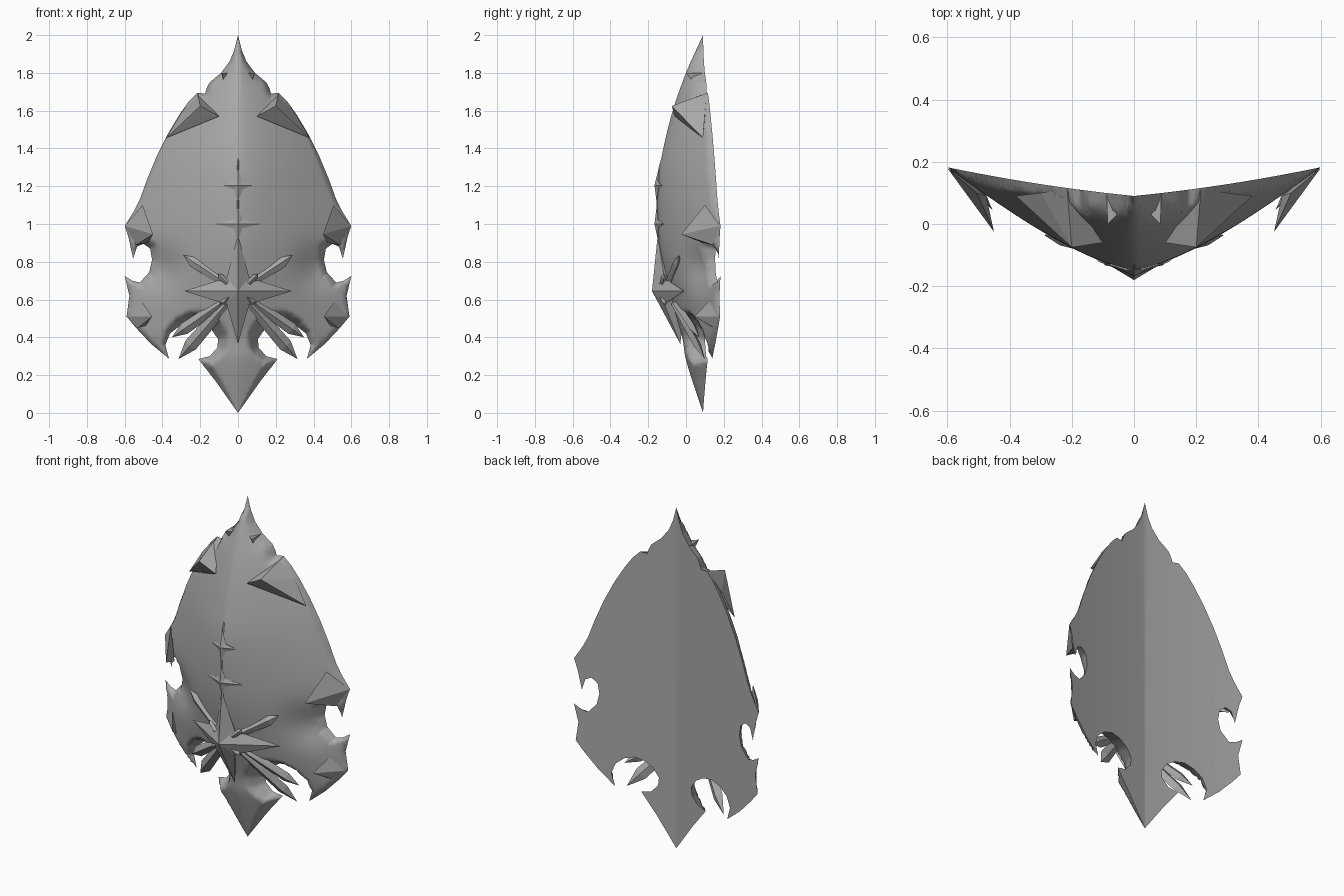
import bpy, bmesh, math
from mathutils import Vector

cube = bpy.data.objects.get("Cube")
if cube:
    bpy.data.objects.remove(cube)

grey = bpy.data.materials.new("grey_metal")
grey.use_nodes = True
grey.diffuse_color = (0.4, 0.4, 0.4, 1)
grey.node_tree.nodes["Principled BSDF"].inputs["Base Color"].default_value = (0.4, 0.4, 0.4, 1)


def finish(name, bm, mirror=False):
    mesh = bpy.data.meshes.new(name)
    bm.to_mesh(mesh)
    bm.free()
    mesh.materials.append(grey)
    obj = bpy.data.objects.new(name, mesh)
    bpy.context.collection.objects.link(obj)
    if mirror:
        mod = obj.modifiers.new("Mirror", 'MIRROR')
        mod.merge_threshold = 0.0005


def lookup(table, z):
    """Smooth interpolation through a short profile."""
    last = len(table) - 1
    i = 0
    while i < last - 1 and z > table[i + 1][0]:
        i += 1

    def slope(k):
        a, b = table[max(k - 1, 0)], table[min(k + 1, last)]
        return (b[1] - a[1]) / (b[0] - a[0])

    (z0, a), (z1, b) = table[i], table[i + 1]
    h = z1 - z0
    t = min(1, max(0, (z - z0) / h))
    u = 1 - t
    return (u * u * (1 + 2 * t) * a + t * t * (1 + 2 * u) * b
            + h * t * u * (u * slope(i) - t * slope(i + 1)))


# Half outline of the shield plate (x, z), from the top point to the bottom point
OUTLINE = [(0, 2), (.02, 1.92), (.045, 1.86), (.09, 1.8), (.15, 1.75), (.165, 1.72),
           (.175, 1.69), (.215, 1.695), (.26, 1.65), (.31, 1.58), (.37, 1.48),
           (.43, 1.36), (.48, 1.24), (.52, 1.13), (.55, 1.07), (.6, .99),
           (.58, .93), (.555, .815), (.535, .88), (.5, .895), (.465, .87),
           (.455, .81), (.47, .745), (.52, .69), (.56, .7), (.6, .725),
           (.575, .62), (.59, .51), (.54, .45), (.46, .365), (.365, .286),
           (.385, .36), (.36, .42), (.31, .46), (.25, .48), (.19, .47),
           (.14, .44), (.105, .39), (.11, .345), (.15, .3), (.21, .285),
           (.12, .17), (0, 0)]
RIDGE = [(0, .09), (.28, 0), (.4, -.02), (.6, -.08), (.85, -.135), (1.05, -.15),
         (1.25, -.145), (1.4, -.12), (1.6, -.07), (1.8, 0), (2, .09)]
WIDTH = [(0, .08), (.28, .42), (.45, .6), (.95, .6), (1.2, .53),
         (1.45, .42), (1.69, .26), (1.8, .14), (2, .03)]
SEGMENTS = [(Vector(a), Vector(b)) for a, b in zip(OUTLINE, OUTLINE[1:])]


def rim_distance(x, z):
    p = Vector((x, z))
    best = 1
    for a, b in SEGMENTS:
        ab = b - a
        t = min(1, max(0, (p - a).dot(ab) / ab.dot(ab)))
        best = min(best, (p - a - ab * t).length)
    return best


def back_y(x):
    return .09 + .1 * x + .09 * x * x


def dome_y(x, z):
    w = lookup(WIDTH, z)
    r = lookup(RIDGE, z)
    y = r + (back_y(w) - r) * (abs(x) / w) ** 1.4
    # soft hollow beside the waist notch
    return y + .04 * math.exp(-((abs(x) - .42) ** 2 + (z - .77) ** 2) / .012)


def front_y(x, z):
    d = rim_distance(x, z)
    back = back_y(x)
    slope = 2 + min(1.5, max(0, (z - 1.3) * 5))
    return min(max(dome_y(x, z), back - slope * d), back - .15 * d)


# Shield plate: sliced outline, domed front sheet and shallow V back sheet
bm = bmesh.new()
face = bm.faces.new([bm.verts.new((x, 0, z)) for x, z in OUTLINE])
face.normal_update()
bmesh.ops.triangulate(bm, faces=[face], ngon_method='EAR_CLIP')
step = .0171
for axis, count in ((Vector((1, 0, 0)), 36), (Vector((0, 0, 1)), 117)):
    for i in range(1, count):
        bmesh.ops.bisect_plane(bm, geom=bm.verts[:] + bm.edges[:] + bm.faces[:],
                               plane_co=axis * step * i, plane_no=axis, dist=1e-5)
bmesh.ops.remove_doubles(bm, verts=bm.verts[:], dist=1e-4)
bm.normal_update()
for f in bm.faces:
    f.smooth = True
    if f.normal.y > 0:
        f.normal_flip()
for e in bm.edges:
    if e.is_boundary and max(v.co.x for v in e.verts) > 1e-4:
        e.smooth = False
front = bm.verts[:]
copy = bmesh.ops.duplicate(bm, geom=bm.verts[:] + bm.edges[:] + bm.faces[:])["geom"]
for g in copy:
    if isinstance(g, bmesh.types.BMFace):
        g.normal_flip()
    elif isinstance(g, bmesh.types.BMVert):
        g.co.y = back_y(g.co.x)
for v in front:
    v.co.y = front_y(v.co.x, v.co.z)
bmesh.ops.remove_doubles(bm, verts=bm.verts[:], dist=1e-5)
finish("shield_plate", bm, mirror=True)


def horn(name, points):
    """Faceted horn: hull of a tip and its base corners, on both sides."""
    bm = bmesh.new()
    for p in points:
        bm.verts.new(p)
    bmesh.ops.convex_hull(bm, input=bm.verts[:])
    bmesh.ops.recalc_face_normals(bm, faces=bm.faces[:])
    finish(name, bm, mirror=True)


horn("shoulder_horn", [(.2, -.075, 1.625), (.215, .11, 1.693), (.1, -.06, 1.57),
                       (.24, -.02, 1.56), (.38, .09, 1.455), (.3, .1, 1.59), (.2, .08, 1.6)])
horn("crown_thorn", [(.085, 0, 1.8), (.088, .095, 1.8), (.055, .03, 1.8), (.075, .04, 1.75)])
horn("side_horn", [(.45, -.025, .945), (.6, .18, .99), (.505, .1, 1.1),
                   (.475, .09, .9), (.54, .14, .89)])
horn("lower_side_horn", [(.455, .045, .51), (.588, .178, .51), (.51, .12, .59),
                         (.49, .13, .46), (.53, .15, .45)])


def star(name, apex, tips, inner, back):
    """Four-pointed raised star; tips run up, right, down, left."""
    bm = bmesh.new()
    top, base = bm.verts.new(apex), bm.verts.new(back)
    ring = []
    for i, tip in enumerate(tips):
        ring.append(bm.verts.new(tip))
        sx = 1 if i < 2 else -1
        sz = 1 if i in (0, 3) else -1
        ring.append(bm.verts.new((sx * inner[0], inner[1], apex[2] + sz * inner[2])))
    for a, b in zip(ring, ring[1:] + ring[:1]):
        bm.faces.new((top, a, b))
        bm.faces.new((base, b, a))
    bmesh.ops.recalc_face_normals(bm, faces=bm.faces[:])
    finish(name, bm)


star("centre_star", (0, -.18, .645),
     [(0, -.15, .94), (.285, -.01, .645), (0, -.03, .365), (-.285, -.01, .645)],
     (.06, -.115, .07), (0, 0, .645))

# Small thorns along the centre line
for name, z, half, rise in (("upper_thorn", 1.205, .08, .09), ("lower_thorn", 1, .12, .09)):
    side = dome_y(half, z) - .005
    star(name, (0, -.167, z),
         [(0, dome_y(0, z + rise) - .005, z + rise), (half, side, z),
          (0, dome_y(0, z - rise) - .005, z - rise), (-half, side, z)],
         (.024, dome_y(.024, z) - .004, .022), (0, -.1, z))

# Thin keel along the dome
bm = bmesh.new()
rows = []
for i in range(10):
    z = .9 + .05 * i
    y = dome_y(0, z)
    lift = .006 if z < 1.34 else 0
    rows.append([bm.verts.new((x, yy, z)) for x, yy in
                 ((-.008, y + .004), (0, y - lift), (.008, y + .004))])
for a, b in zip(rows, rows[1:]):
    for i in range(2):
        bm.faces.new((a[i], a[i + 1], b[i + 1], b[i]))
finish("centre_keel", bm)


def blade(name, start, end, width, depth):
    """Diamond-section blade that narrows to a point."""
    s, e = Vector(start), Vector(end)
    run = e - s
    across = run.cross(Vector((0, 1, 0))).normalized()
    out = across.cross(run).normalized()
    if out.y > 0:
        out.negate()
    points = [e]
    for t, scale in ((0, .8), (.75, 1)):
        c = s + run * t
        points += [c + across * width * scale, c - across * width * scale,
                   c + out * depth, c - out * depth]
    horn(name, points)


blade("upper_blade", (.07, -.09, .69), (.29, -.035, .835), .03, .02)
blade("lower_inner_blade", (.06, -.06, .58), (.315, .1, .285), .036, .02)
blade("lower_outer_blade", (.09, -.05, .58), (.35, .07, .4), .032, .02)

# Small diamond studs between the star points
blade("upper_stud", (.055, -.125, .685), (.105, -.115, .735), .015, .015)
blade("lower_stud", (.045, -.125, .615), (.09, -.105, .575), .015, .015)
